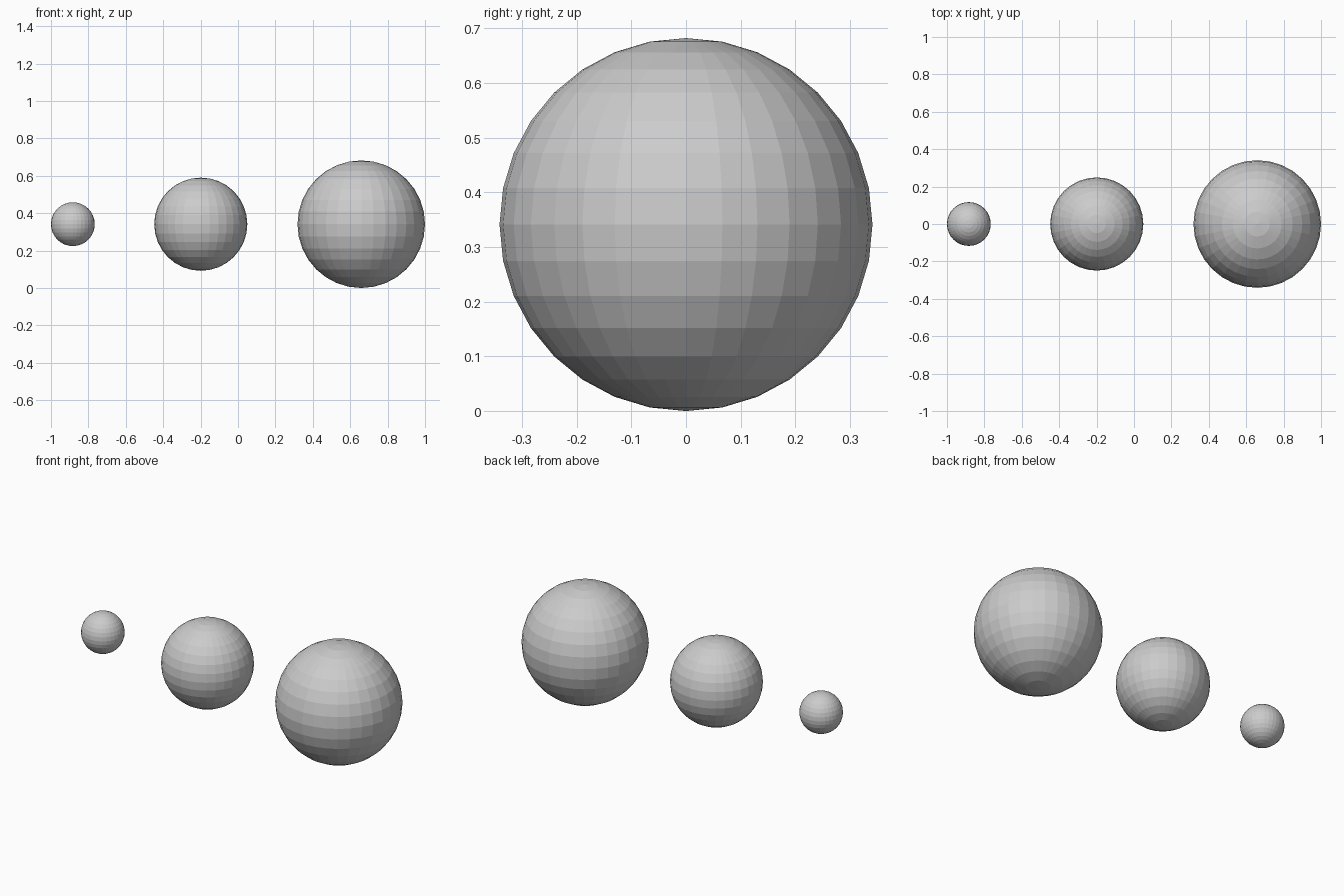
import bpy

if "Cube" in bpy.data.objects:
    bpy.data.objects.remove(bpy.data.objects["Cube"])

CENTRE_Z = 0.341


def ball(name, x, radius):
    bpy.ops.mesh.primitive_uv_sphere_add(
        segments=32, ring_count=16, radius=radius, location=(x, 0, CENTRE_Z))
    bpy.context.object.name = name


# Three flat-shaded balls in a row, centres at one height
ball("small_ball", -0.883, 0.117)
ball("medium_ball", -0.199, 0.249)
ball("large_ball", 0.659, 0.341)
